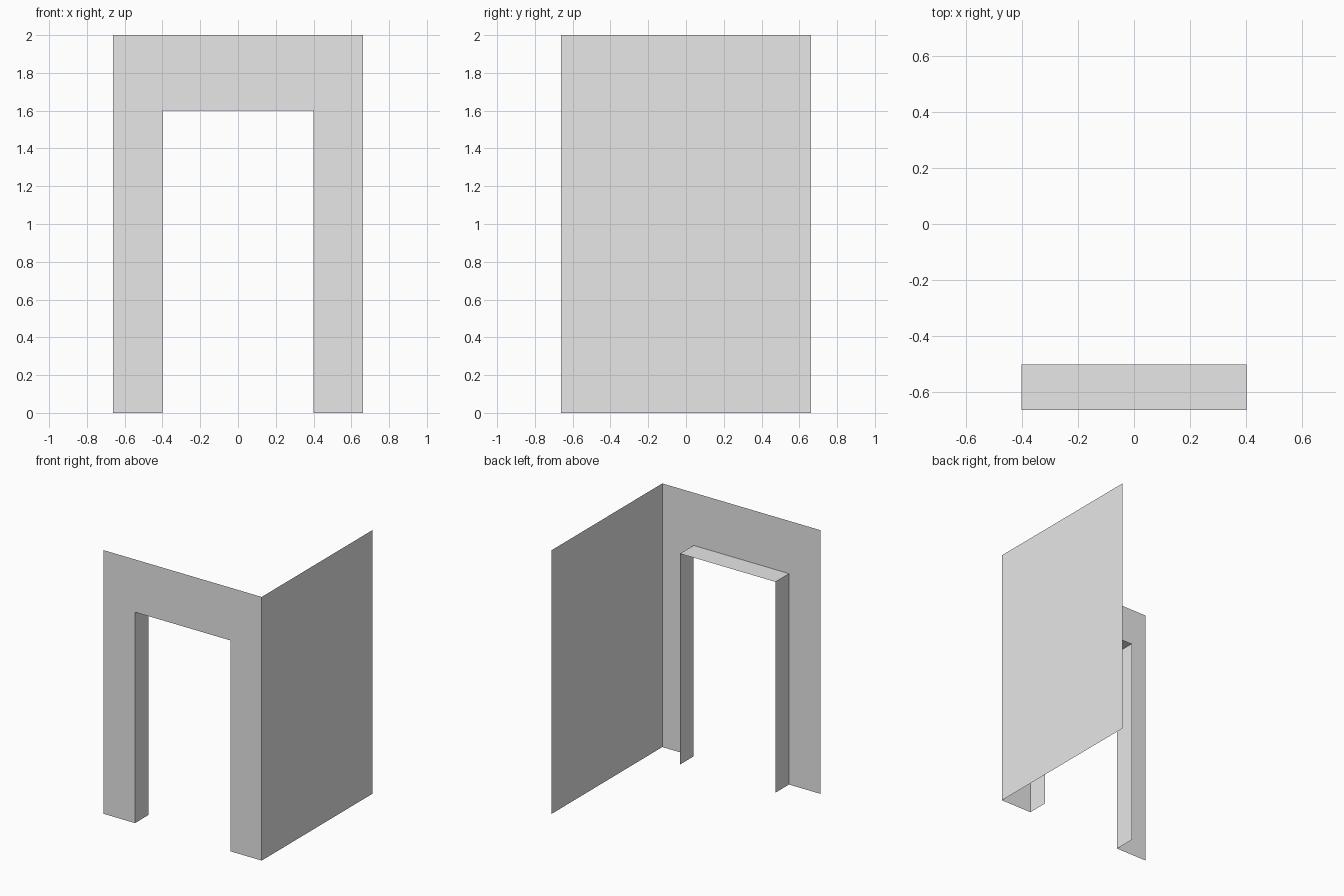
import bpy
import bmesh

cube = bpy.data.objects.get("Cube")
if cube:
    bpy.data.objects.remove(cube, do_unlink=True)

HALF = 0.663      # half width and half depth of the walls
HEIGHT = 2.0
DOOR_HALF = 0.4
DOOR_TOP = 1.6
REVEAL_Y = -0.5   # inner edge of the doorway lining

grey = bpy.data.materials.new("plain grey")
grey.use_nodes = True
colour = (0.8, 0.8, 0.8, 1.0)
grey.diffuse_color = colour
grey.node_tree.nodes["Principled BSDF"].inputs["Base Color"].default_value = colour


def make_object(name, polygons):
    """Make one object from a list of polygons given as corner points."""
    bm = bmesh.new()
    for corners in polygons:
        bm.faces.new([bm.verts.new(c) for c in corners])
    bmesh.ops.remove_doubles(bm, verts=bm.verts, dist=0.0001)
    mesh = bpy.data.meshes.new(name)
    bm.to_mesh(mesh)
    bm.free()
    mesh.materials.append(grey)
    obj = bpy.data.objects.new(name, mesh)
    bpy.context.collection.objects.link(obj)
    return obj


# Doorway outline, from its left foot over the top to its right foot
doorway = [(DOOR_HALF, 0), (DOOR_HALF, DOOR_TOP),
           (-DOOR_HALF, DOOR_TOP), (-DOOR_HALF, 0)]

# Front wall with the doorway cut out of it
outline = [(-HALF, 0)] + doorway[::-1] + [(HALF, 0), (HALF, HEIGHT), (-HALF, HEIGHT)]
make_object("front_wall", [[(x, -HALF, z) for x, z in outline]])

# Thin lining running inward from the doorway edges
lining = []
for (x1, z1), (x2, z2) in zip(doorway, doorway[1:]):
    lining.append([(x1, -HALF, z1), (x2, -HALF, z2),
                   (x2, REVEAL_Y, z2), (x1, REVEAL_Y, z1)])
make_object("doorway_lining", lining)

# Solid side wall on the left
make_object("side_wall", [[(HALF, -HALF, 0), (HALF, HALF, 0),
                           (HALF, HALF, HEIGHT), (HALF, -HALF, HEIGHT)]])
